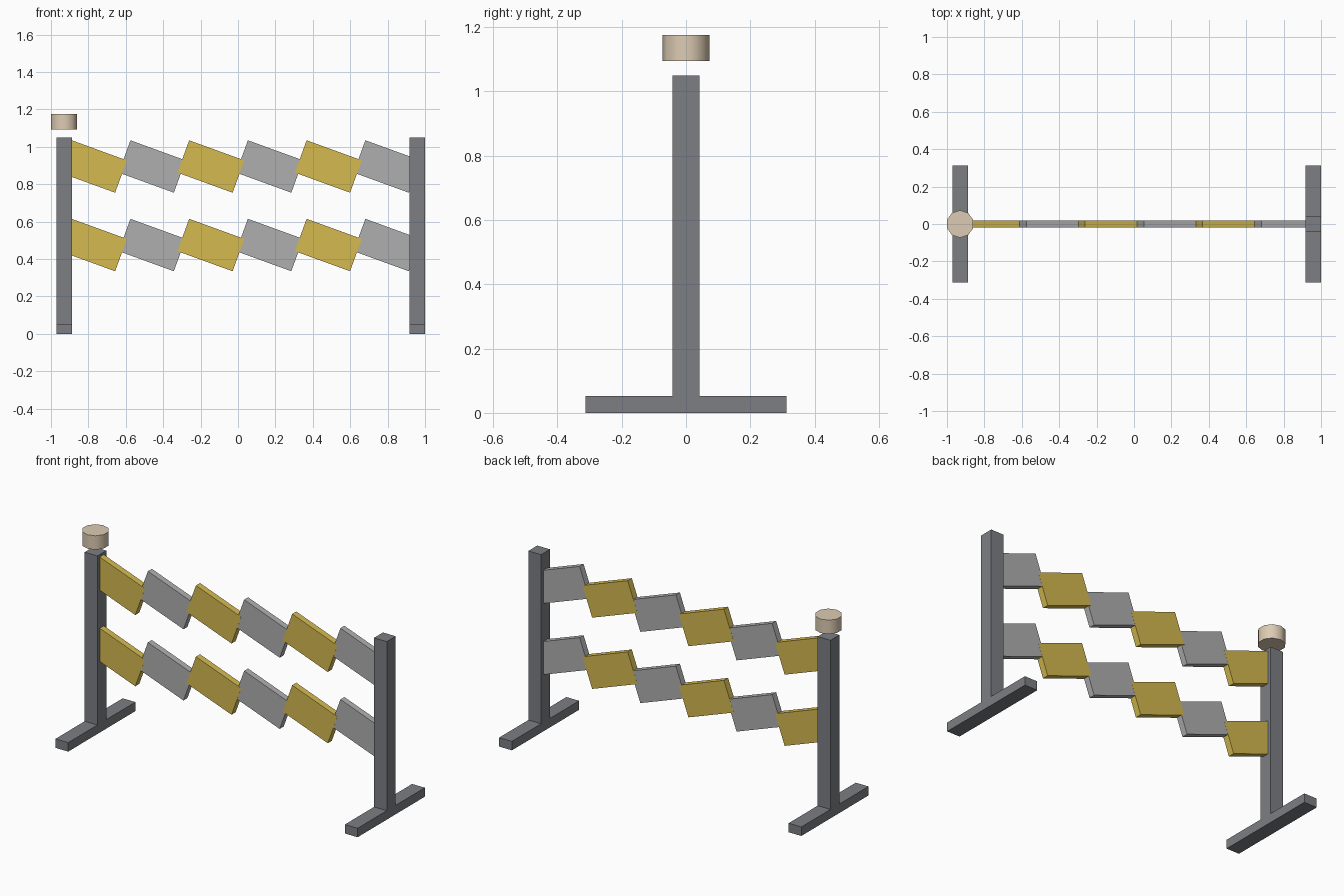
import bpy
from math import radians, sin, cos

if "Cube" in bpy.data.objects:
    bpy.data.objects.remove(bpy.data.objects["Cube"])


def material(name, rgb):
    m = bpy.data.materials.new(name)
    m.diffuse_color = (*rgb, 1)
    m.use_nodes = True
    m.node_tree.nodes["Principled BSDF"].inputs["Base Color"].default_value = m.diffuse_color
    return m


YELLOW = material("yellow", (0.66, 0.49, 0.08))
LIGHT = material("light_grey", (0.43, 0.43, 0.43))
DARK = material("dark_grey", (0.2, 0.21, 0.23))
BEIGE = material("beige", (0.72, 0.6, 0.45))


def box(name, centre, size, mat, tilt=0):
    bpy.ops.mesh.primitive_cube_add(size=1, location=centre)
    ob = bpy.context.object
    ob.name = name
    ob.scale = size
    ob.rotation_euler.y = tilt
    bpy.ops.object.transform_apply(location=False, rotation=True, scale=True)
    ob.data.materials.append(mat)
    return ob


# Upright posts with feet
for side, x in (("left", -0.93), ("right", 0.958)):
    box(f"{side}_post", (x, 0, 0.525), (0.083, 0.083, 1.05), DARK)
    box(f"{side}_foot", (x, 0, 0.0265), (0.083, 0.626, 0.053), DARK)

# Two rails of tilted overlapping panels, alternating in colour
TILT = radians(20)
for rail, z in (("lower", 0.475), ("upper", 0.895)):
    for i in range(6):
        yellow = i % 2 == 0
        # yellow is a hair thicker so it wins where panels overlap
        depth = 0.038 if yellow else 0.037
        box(f"{rail}_panel_{i + 1}", (-0.773 + 0.314 * i, 0, z),
            (0.314, depth, 0.184), YELLOW if yellow else LIGHT, TILT)

# Warning lamp floating above the left post
bpy.ops.mesh.primitive_cylinder_add(vertices=10, radius=0.0735, depth=0.082,
                                    location=(-0.93, 0, 1.135))
lamp = bpy.context.object
lamp.name = "warning_lamp"
lamp.data.materials.append(BEIGE)
bpy.ops.object.shade_smooth_by_angle(angle=radians(40))
